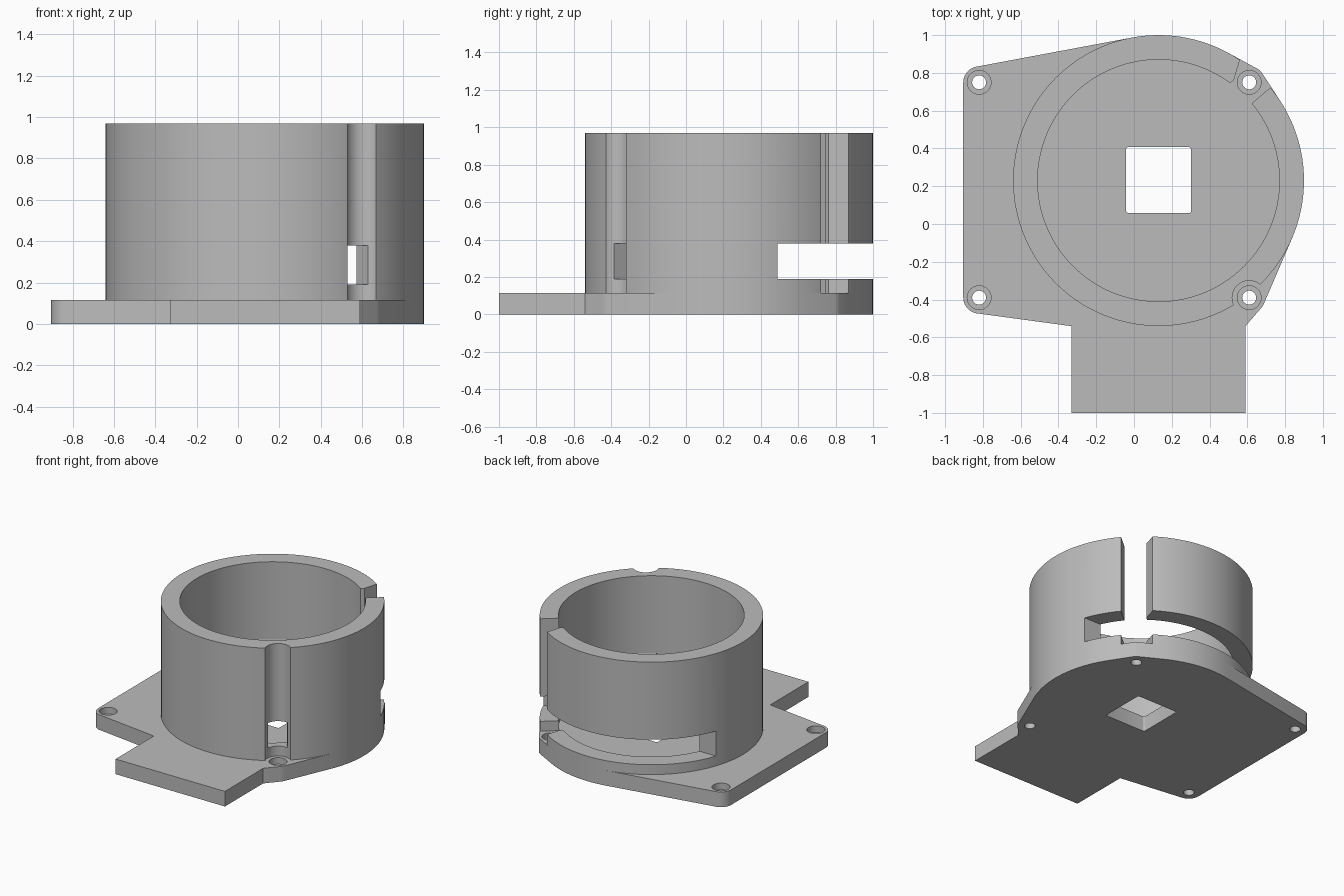
import bpy
import bmesh
from math import cos, sin, tau, atan2
from mathutils import Vector, geometry

if "Cube" in bpy.data.objects:
    bpy.data.objects.remove(bpy.data.objects["Cube"], do_unlink=True)

CENTRE = (0.13, 0.23)
OUTER, INNER = 0.77, 0.64
PLATE_TOP, RING_TOP = 0.115, 0.97
SLOT_LOW, SLOT_HIGH = 0.19, 0.38
SCREWS = [(x, y) for x in (-0.82, 0.61) for y in (-0.39, 0.75)]

grey = bpy.data.materials.new("grey plastic")
grey.use_nodes = True
grey.diffuse_color = (0.5, 0.5, 0.5, 1)
grey.node_tree.nodes["Principled BSDF"].inputs["Base Color"].default_value = (0.5, 0.5, 0.5, 1)


def circle(centre, radius, sides):
    return [(centre[0] + radius * cos(tau * i / sides),
             centre[1] + radius * sin(tau * i / sides)) for i in range(sides)]


def box_outline(x0, x1, y0, y1):
    return [(x0, y0), (x1, y0), (x1, y1), (x0, y1)]


def prism(name, outline, low, high):
    """Extrude a flat outline between two heights."""
    bm = bmesh.new()
    face = bm.faces.new([bm.verts.new((x, y, low)) for x, y in outline])
    top = bmesh.ops.extrude_face_region(bm, geom=[face])["geom"]
    bmesh.ops.translate(bm, vec=(0, 0, high - low),
                        verts=[v for v in top if isinstance(v, bmesh.types.BMVert)])
    bmesh.ops.recalc_face_normals(bm, faces=bm.faces[:])
    mesh = bpy.data.meshes.new(name)
    bm.to_mesh(mesh)
    bm.free()
    mesh.materials.append(grey)
    obj = bpy.data.objects.new(name, mesh)
    bpy.context.collection.objects.link(obj)
    return obj


def activate(obj):
    bpy.ops.object.select_all(action='DESELECT')
    obj.select_set(True)
    bpy.context.view_layer.objects.active = obj


def cut(target, outline, low, high):
    """Remove a prism from the target."""
    cutter = prism("cutter", outline, low, high)
    cutter.hide_render = True
    activate(target)
    mod = target.modifiers.new("cut", 'BOOLEAN')
    mod.operation, mod.solver, mod.object = 'DIFFERENCE', 'EXACT', cutter
    bpy.ops.object.modifier_apply(modifier=mod.name)
    bpy.data.objects.remove(cutter, do_unlink=True)


# Base plate: hull around the ring and four screw bosses, plus the front tab
TAB_L, TAB_R, TAB_Y = -0.33, 0.59, -0.541
points = circle(CENTRE, OUTER, 128) + [(TAB_L, TAB_Y), (TAB_R, TAB_Y)]
for screw in SCREWS:
    points += circle(screw, 0.084, 32)
hull = [points[i] for i in geometry.convex_hull_2d([Vector(p) for p in points])]
hull.sort(key=lambda p: atan2(p[1] - CENTRE[1], p[0] - CENTRE[0]))
at = hull.index((TAB_R, TAB_Y))
hull[at:at] = [(TAB_L, -1), (TAB_R, -1)]
plate = prism("base_plate", hull, 0, PLATE_TOP)

# Counterbored screw holes
for screw in SCREWS:
    cut(plate, circle(screw, 0.037, 24), -0.1, 0.3)
    cut(plate, circle(screw, 0.063, 32), 0.065, 0.3)

# Square opening with slightly rounded corners
opening = []
for k, corner in enumerate([(0.29, 0.395), (-0.03, 0.395), (-0.03, 0.07), (0.29, 0.07)]):
    opening += circle(corner, 0.012, 16)[k * 4:k * 4 + 4]
    opening.append((corner[0] + 0.012 * cos(tau * (k + 1) / 4),
                    corner[1] + 0.012 * sin(tau * (k + 1) / 4)))
cut(plate, opening, -0.1, 0.3)

# Ring wall
ring = prism("ring_wall", circle(CENTRE, OUTER, 128), PLATE_TOP, RING_TOP)
cut(ring, circle(CENTRE, INNER, 128), 0, 2)

# Horizontal slot across the back
cut(ring, box_outline(-2, 2, 0.49, 2), SLOT_LOW, SLOT_HIGH)

# Vertical gap beside the back screw
cut(ring, [(0.45, 0.7), (0.55, 0.578), (0.619, 0.635), (0.725, 0.725), (0.9, 0.873),
           (0.61, 1.04), (0.56, 0.868), (0.529, 0.762), (0.508, 0.746)], 0, 2)

# Screwdriver groove on the front, with a small window through the wall
groove = (0.61, -0.39)
cut(ring, circle(groove, 0.09, 48), 0, 2)
out = (Vector(groove) - Vector(CENTRE)).normalized()
side = Vector((-out.y, out.x)) * 0.068
window = [Vector(CENTRE) + out * r + side * s
          for r, s in ((0.55, -1), (0.9, -1), (0.9, 1), (0.55, 1))]
cut(ring, window, SLOT_LOW, SLOT_HIGH)

for obj in (plate, ring):
    activate(obj)
    bpy.ops.object.shade_smooth_by_angle(angle=0.4)
